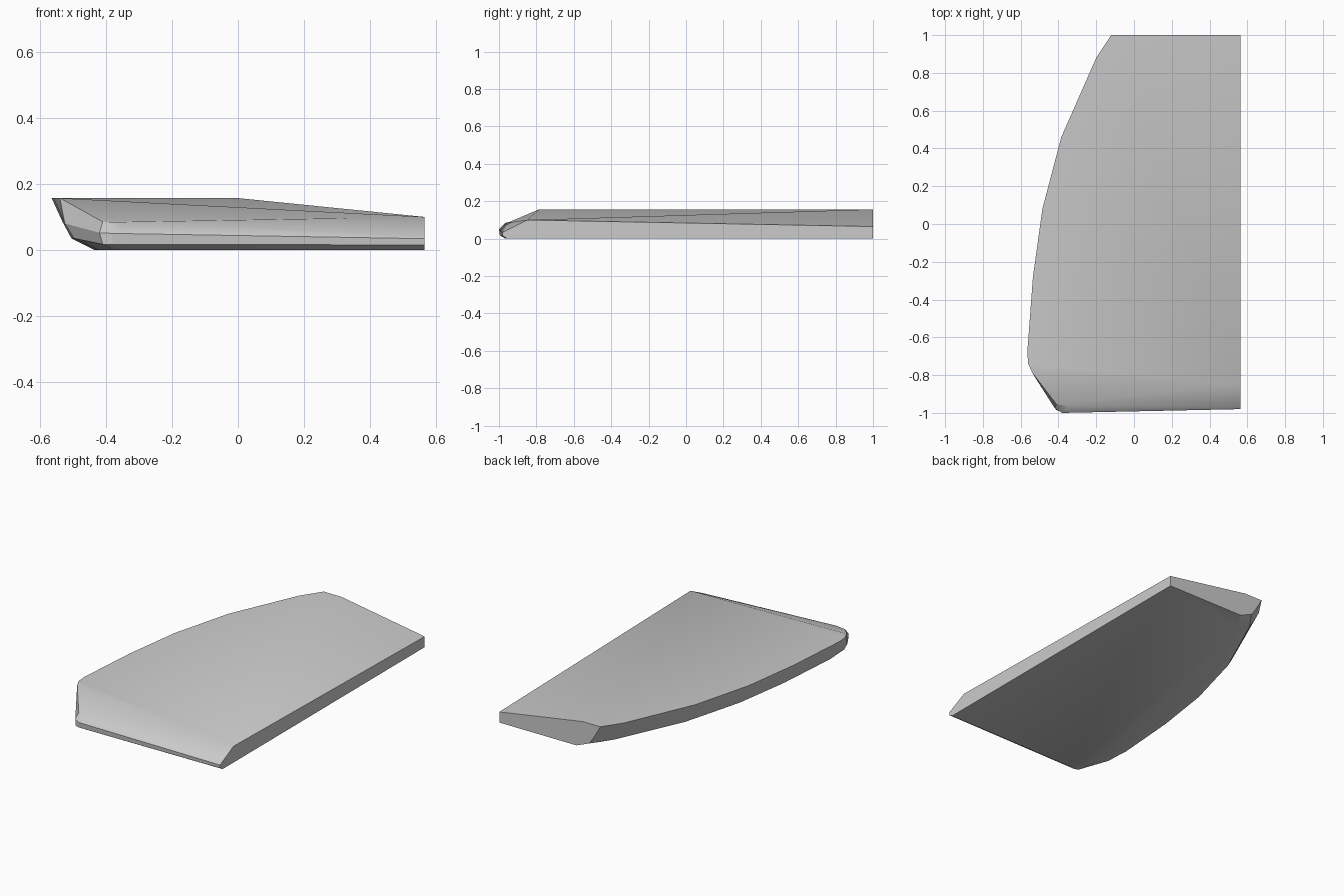
import bpy, bmesh

if "Cube" in bpy.data.objects:
    bpy.data.objects.remove(bpy.data.objects["Cube"])

bm = bmesh.new()

# Curved left rim as seen from above: x, y, sideways slope factor
RIM = [(-0.12, 1.0, 1.25), (-0.20, 0.88, 1.2), (-0.385, 0.46, 1.1),
       (-0.485, 0.08, 1.05), (-0.535, -0.28, 1.0), (-0.565, -0.68, 1.0),
       (-0.56, -0.74, 1.0)]
# Undercut section: inward shift, height
SECTION = [(0, 0.157), (0.033, 0.085), (0.06, 0.035), (0.13, 0)]


def column(points):
    return [bm.verts.new(p) for p in points]


# Columns of the outer wall, running from the back along the left to the front
cols = [column([(x + d * f, y, z) for d, z in SECTION]) for x, y, f in RIM]
cols.append(column([(-0.54, -0.785, 0.157), (-0.525, -0.81, 0.08),
                    (-0.497, -0.82, 0.035), (-0.425, -0.80, 0)]))
cols.append(column([(-0.41, -0.955, 0.085), (-0.42, -0.975, 0.052),
                    (-0.41, -0.985, 0.017), (-0.38, -0.94, 0)]))
cols.append(column([(-0.34, -0.965, 0.085), (-0.38, -1.0, 0.05),
                    (-0.385, -0.995, 0.017), (-0.34, -0.965, 0)]))
cols.append(column([(0.565, -0.97, 0.04), (0.565, -0.98, 0.034),
                    (0.565, -0.98, 0.015), (0.565, -0.955, 0)]))

# Outer wall
for a, b in zip(cols, cols[1:]):
    for k in range(3):
        bm.faces.new((a[k], a[k + 1], b[k + 1], b[k]))

# Top surface, fanned from the front right corner
corner = bm.verts.new((0.565, -0.85, 0.10))
back_right = bm.verts.new((0.565, 1, 0.065))
back_peak = bm.verts.new((0, 1, 0.157))
back_low = bm.verts.new((0.565, 1, 0))
fan = [back_right, back_peak] + [c[0] for c in cols]
for a, b in zip(fan, fan[1:]):
    bm.faces.new((corner, a, b))

# Flat underside, cut right side and cut back
bm.faces.new([c[3] for c in cols] + [back_low])
bm.faces.new(cols[-1] + [back_low, back_right, corner])
bm.faces.new([back_right, back_low] + cols[0][::-1] + [back_peak])

bmesh.ops.recalc_face_normals(bm, faces=bm.faces)
mesh = bpy.data.meshes.new("curved_panel")
bm.to_mesh(mesh)
bm.free()
panel = bpy.data.objects.new("curved_panel", mesh)
bpy.context.collection.objects.link(panel)
bpy.context.view_layer.objects.active = panel
panel.select_set(True)
bpy.ops.object.shade_smooth_by_angle(angle=0.45)
